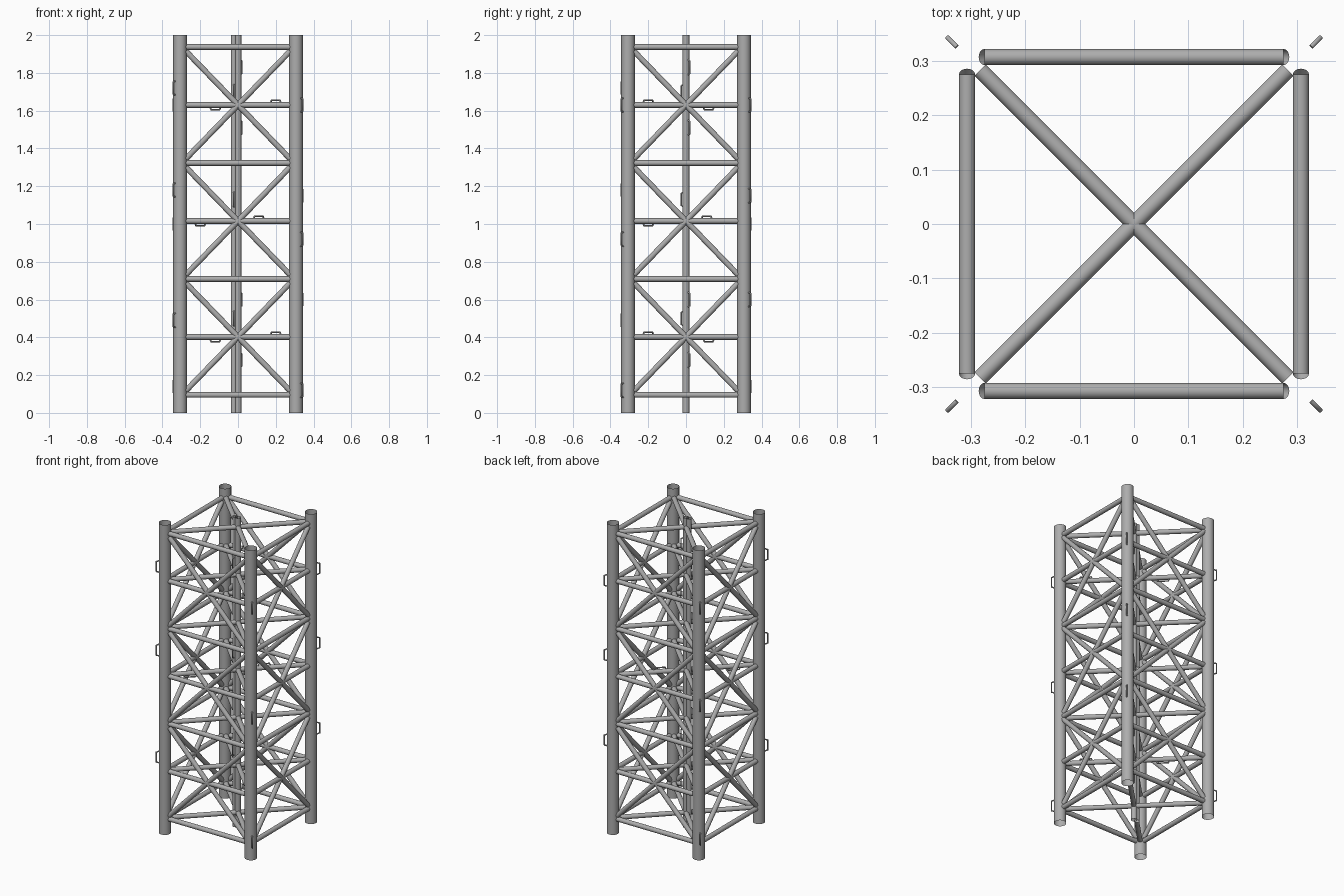
import bpy
from mathutils import Vector

cube = bpy.data.objects.get("Cube")
if cube:
    bpy.data.objects.remove(cube, do_unlink=True)

steel = bpy.data.materials.new("grey_steel")
steel.use_nodes = True
GREY = (0.42, 0.42, 0.42, 1)
steel.diffuse_color = GREY
steel.node_tree.nodes["Principled BSDF"].inputs["Base Color"].default_value = GREY

C = 0.307          # post centre offset
POST_R = 0.036
BAR_R = 0.0148
STEP = 0.307       # spacing of the horizontal levels
LEVELS = [0.095 + STEP * i for i in range(7)]


def tube(name, a, b, radius, sides=20, cap="NOTHING"):
    """Straight round tube from a to b."""
    a, b = Vector(a), Vector(b)
    d = b - a
    bpy.ops.mesh.primitive_cylinder_add(
        vertices=sides, radius=radius, depth=d.length, end_fill_type=cap,
        location=(a + b) / 2, rotation=d.to_track_quat("Z", "Y").to_euler())
    ob = bpy.context.object
    ob.name = name
    ob.data.materials.append(steel)
    bpy.ops.object.shade_smooth_by_angle()
    return ob


def clip(name, base, along, out, length=0.08, reach=0.024):
    """Small staple-shaped grip standing off a surface."""
    base = Vector(base)
    along = Vector(along).normalized() * length / 2
    out = Vector(out).normalized() * reach
    pts = [base - along, base - along * 0.8 + out,
           base + along * 0.8 + out, base + along]
    cu = bpy.data.curves.new(name, "CURVE")
    cu.dimensions = "3D"
    cu.bevel_depth = 0.0045
    cu.bevel_resolution = 1
    cu.use_fill_caps = True
    sp = cu.splines.new("POLY")
    sp.points.add(len(pts) - 1)
    for p, co in zip(sp.points, pts):
        p.co = (*co, 1)
    cu.materials.append(steel)
    ob = bpy.data.objects.new(name, cu)
    bpy.context.collection.objects.link(ob)


# Corner posts with grips on their outer edges
GRIPS = {(-1, -1): (1.72, 1.18, 0.49), (1, -1): (1.63, 0.92, 0.12),
         (1, 1): (1.63, 1.15, 0.6), (-1, 1): (1.63, 1.0, 0.14)}
for (sx, sy), heights in GRIPS.items():
    tube("corner_post", (sx * C, sy * C, 0), (sx * C, sy * C, 2), POST_R, 28)
    for z in heights:
        clip("post_grip", (sx * 0.326, sy * 0.326, z), (0, 0, 1), (sx, sy, 0))


# Side faces: point at u along the face, height z
def side_point(axis, s, u, z):
    return (u, s * C, z) if axis == 0 else (s * C, u, z)


for axis in (0, 1):
    for s in (-1, 1):
        for z in LEVELS:
            tube("side_rail", side_point(axis, s, -0.275, z),
                 side_point(axis, s, 0.275, z), BAR_R, cap="NGON")
        for z in LEVELS[1::2]:
            for k in (-1, 1):
                tube("side_cross_brace", side_point(axis, s, -0.275, z - k * 0.284),
                     side_point(axis, s, 0.275, z + k * 0.284), BAR_R)

# Level cross braces from corner to corner
for z in LEVELS:
    for k in (-1, 1):
        tube("level_cross_brace", (-0.283, -k * 0.283, z),
             (0.283, k * 0.283, z), BAR_R, cap="NGON")

# Central pipes
tube("centre_pipe", (0, 0, 0), (0, 0, 2), 0.0175)
tube("side_pipe", (-0.022, 0, 0), (-0.022, 0, 2), 0.0155)

# Grips on the central pipes
for z in (1.83, 1.51, 0.6, 0.28):
    clip("pipe_grip", (0.01, 0.01, z), (0, 0, 1), (1, 1, 0), reach=0.015)
for z in (1.7, 1.13, 0.5):
    clip("pipe_grip", (-0.022, -0.01, z), (0, 0, 1), (0, -1, 0), reach=0.015)

# Grips on the level braces, alternating diagonal by level
for i, z in enumerate(LEVELS[1::2]):
    k = 1 if i == 1 else -1
    upper, lower = (0.11, -0.2) if i == 1 else (0.2, -0.12)
    for x, up in ((upper, 1), (lower, -1)):
        clip("brace_grip", (x, k * x, z + up * 0.008), (1, k, 0), (0, 0, up), reach=0.017)
